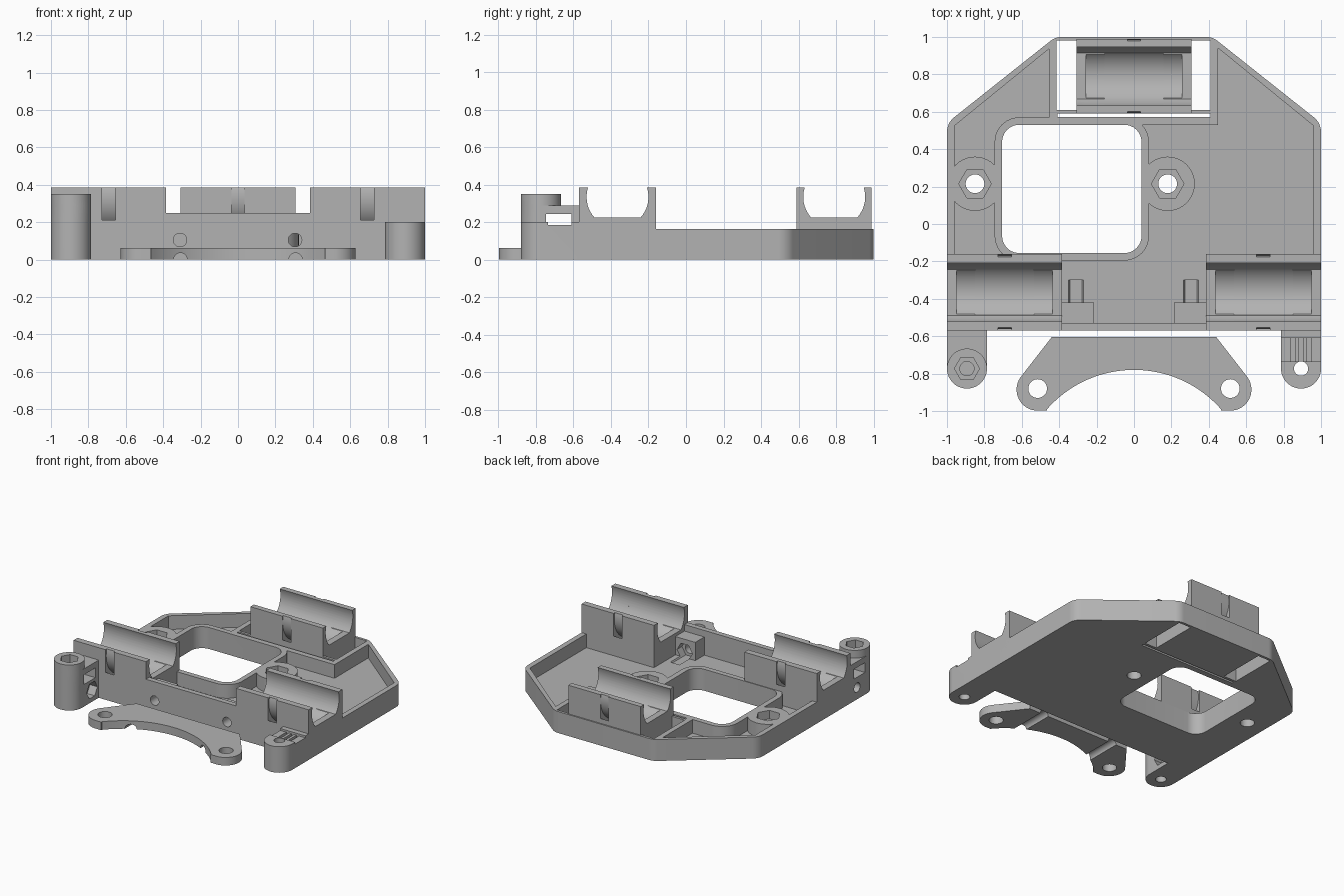
import bpy, bmesh, math
from mathutils import Vector

if "Cube" in bpy.data.objects:
    bpy.data.objects.remove(bpy.data.objects["Cube"])

grey = bpy.data.materials.new("plain grey")
grey.use_nodes = True
COLOUR = (0.45, 0.45, 0.45, 1)
grey.diffuse_color = COLOUR
grey.node_tree.nodes["Principled BSDF"].inputs["Base Color"].default_value = COLOUR


def prism(name, pts, axis, lo, hi):
    """Extrude a 2D outline along an axis."""
    place = {"x": lambda u, v, w: (w, u, v),
             "y": lambda u, v, w: (u, w, v),
             "z": lambda u, v, w: (u, v, w)}[axis]
    bm = bmesh.new()
    bottom = bm.faces.new([bm.verts.new(place(u, v, lo)) for u, v in pts])
    moved = bmesh.ops.extrude_face_region(bm, geom=[bottom])["geom"]
    bmesh.ops.translate(bm, vec=place(0, 0, hi - lo),
                        verts=[g for g in moved if isinstance(g, bmesh.types.BMVert)])
    bmesh.ops.recalc_face_normals(bm, faces=bm.faces)
    mesh = bpy.data.meshes.new(name)
    bm.to_mesh(mesh)
    bm.free()
    mesh.materials.append(grey)
    ob = bpy.data.objects.new(name, mesh)
    bpy.context.collection.objects.link(ob)
    return ob


def box(x0, x1, y0, y1, z0, z1, name="block"):
    return prism(name, [(x0, y0), (x1, y0), (x1, y1), (x0, y1)], "z", z0, z1)


def arc(u, v, r, a0, a1, n):
    steps = [math.radians(a0 + (a1 - a0) * i / n) for i in range(n + 1)]
    return [(u + r * math.cos(a), v + r * math.sin(a)) for a in steps]


def cyl(u, v, r, axis, lo, hi, n=40, name="round"):
    return prism(name, arc(u, v, r, 0, 360, n)[:-1], axis, lo, hi)


def fillet(corners, r, n=8):
    """Round every corner of a convex outline."""
    out = []
    for i, c in enumerate(corners):
        p = Vector(c)
        a = (Vector(corners[i - 1]) - p).normalized()
        b = (Vector(corners[(i + 1) % len(corners)]) - p).normalized()
        half = a.angle(b) / 2
        start, end = p + a * r / math.tan(half), p + b * r / math.tan(half)
        mid = p + (a + b).normalized() * r / math.sin(half)
        s, e = start - mid, end - mid
        out += [tuple(mid + s.lerp(e, t / n).normalized() * r) for t in range(n + 1)]
    return out


def combine(ob, tools, operation):
    for tool in tools:
        tool.hide_render = True
        mod = ob.modifiers.new("bool", "BOOLEAN")
        mod.operation, mod.solver, mod.object = operation, "EXACT", tool
        bpy.context.view_layer.objects.active = ob
        bpy.ops.object.modifier_apply(modifier=mod.name)
        bpy.data.objects.remove(tool)
    return ob


def cut(ob, *tools):
    return combine(ob, tools, "DIFFERENCE")


def join(ob, *tools):
    return combine(ob, tools, "UNION")


# Frame: thin floor with a raised rim
RIM, FLOOR = 0.165, 0.06
right = [(1, -0.57), (1, 0.54), (0.42, 1)]
outline = right + [(-x, y) for x, y in reversed(right)]
rounded = [outline[0]] + fillet(outline, 0.1)[9:45] + [outline[-1]]
frame = prism("frame", rounded, "z", 0, RIM)
inner = [(0.96, -0.53), (0.96, 0.525), (0.45, 0.94)]
inner += [(-x, y) for x, y in reversed(inner)]
cut(frame, prism("pocket", inner, "z", FLOOR, 0.3))

# Walls around the window and the rear bay
window = [(-0.705, -0.155), (0.04, -0.155), (0.04, 0.53), (-0.705, 0.53)]
window_wall = [(-0.745, -0.195), (0.08, -0.195), (0.08, 0.57), (-0.745, 0.57)]
join(frame,
     prism("window_wall", fillet(window_wall, 0.13), "z", 0.02, RIM),
     box(-0.455, 0.45, 0.53, 0.97, 0.02, RIM))
cut(frame, box(-0.7, 0.37, -0.52, -0.2, FLOOR, 0.3))

# Nut bosses beside the window
BOSSES = [(-0.85, 0.215), (0.18, 0.215)]
for x, y in BOSSES:
    boss = cyl(x, y, 0.145, "z", 0.02, RIM)
    cut(boss, box(-1.2, -0.98, 0, 0.5, -0.1, 0.3))
    join(frame, boss)
cut(frame, prism("window", fillet(window, 0.09), "z", -0.1, 0.3),
    box(-0.415, 0.41, 0.61, 0.98, -0.1, 0.3),
    box(-0.41, 0.41, 0.573, 0.59, -0.1, 0.3))
for x, y in BOSSES:
    cut(frame, cyl(x, y, 0.05, "z", -0.1, 0.3),
        cyl(x, y, 0.087, "z", 0.1, 0.3, 6))

# Front wall and its screw bosses
front_wall = box(-0.4, 0.4, -0.57, -0.53, 0, 0.25, "front_wall")
join(front_wall, box(-0.386, -0.215, -0.54, -0.42, 0.02, 0.2),
     box(0.215, 0.386, -0.54, -0.42, 0.02, 0.2))
for ob in (front_wall, frame):
    for x in (-0.31, 0.305):
        cut(ob, cyl(x, 0.105, 0.036, "y", -0.7, -0.4),
            cyl(x, 0.105, 0.065, "y", -0.48, -0.3, 6))


# Bearing cradles with a curved strap channel
def cradle(name, x, y, half_y):
    axis_z, top, r = 0.335, 0.385, 0.165
    ob = box(x - 0.308, x + 0.308, y - half_y, y + half_y, 0, top, name)
    strap = cyl(y, axis_z, 0.24, "x", x - 0.036, x + 0.036, 64)
    cut(strap, cyl(y, axis_z, 0.196, "x", x - 0.1, x + 0.1, 64))
    low = math.degrees(math.asin(0.11 / r))
    ends = arc(y, axis_z, r, -low, 180 + low, 40)
    return cut(ob, strap,
               prism("end_opening", ends, "x", x - 0.4, x + 0.4),
               cyl(y, axis_z, 0.16, "x", x - 0.257, x + 0.257, 64),
               cyl(y, axis_z, r, "x", x - 0.157, x + 0.157, 64))


def clear_cradle_space(x, y, half_y):
    cut(frame, box(x - 0.307, x + 0.307, y - half_y + 0.001, y + half_y - 0.001, 0.03, 0.5))


for name, x, y, half_y in (("right_cradle", -0.692, -0.365, 0.205),
                           ("left_cradle", 0.692, -0.365, 0.205),
                           ("rear_cradle", 0, 0.79, 0.2)):
    clear_cradle_space(x, y, half_y)
    cradle(name, x, y, half_y)


# Belt lugs at the front corners
def lug_outline(x):
    return [(x + 0.107, -0.56)] + arc(x, -0.773, 0.107, 0, -180, 24) + [(x - 0.107, -0.56)]


tall = prism("right_belt_lug", lug_outline(-0.893), "z", 0, 0.29)
join(tall, cyl(-0.893, -0.773, 0.107, "z", 0.01, 0.35, 48))
cut(tall, box(-1.2, -0.7, -0.745, -0.61, 0.17, 0.245),
    cyl(-0.893, -0.773, 0.067, "z", 0.29, 0.5, 6),
    cyl(-0.893, -0.773, 0.038, "z", 0.26, 0.5),
    cyl(-0.893, -0.773, 0.038, "z", -0.1, 0.16),
    cyl(-0.65, 0.09, 0.036, "x", -1.2, -0.7),
    cyl(-0.65, 0.09, 0.065, "x", -0.85, -0.7, 6))

low = prism("left_belt_lug", lug_outline(0.893), "z", 0, 0.2)
cut(low, box(0.7, 1.2, -0.735, -0.61, 0.185, 0.3),
    cyl(0.893, -0.773, 0.038, "z", -0.1, 0.4))
for i in range(3):
    x = 0.838 + i * 0.043
    cut(low, box(x, x + 0.022, -0.735, -0.61, 0.165, 0.3))

# Loose clamp plate in front
side = [(0.44, -0.605)] + arc(0.515, -0.885, 0.113, 35, -90, 16) + [(0.465, -0.998)]
plate_outline = side + arc(0, -1.4, 0.62, 41.5, 138.5, 40)
plate_outline += [(-x, y) for x, y in reversed(side)]
plate = prism("clamp_plate", plate_outline, "z", 0, 0.062)
for s in (-1, 1):
    cut(plate, cyl(s * 0.515, -0.88, 0.05, "z", -0.1, 0.2),
        cyl(s * 0.308, 0, 0.036, "y", -1.2, -0.5))

# Smooth the curved faces, keep hard edges
for ob in bpy.context.scene.objects:
    ob.select_set(ob.type == "MESH")
bpy.context.view_layer.objects.active = frame
bpy.ops.object.shade_smooth_by_angle(angle=math.radians(30))
